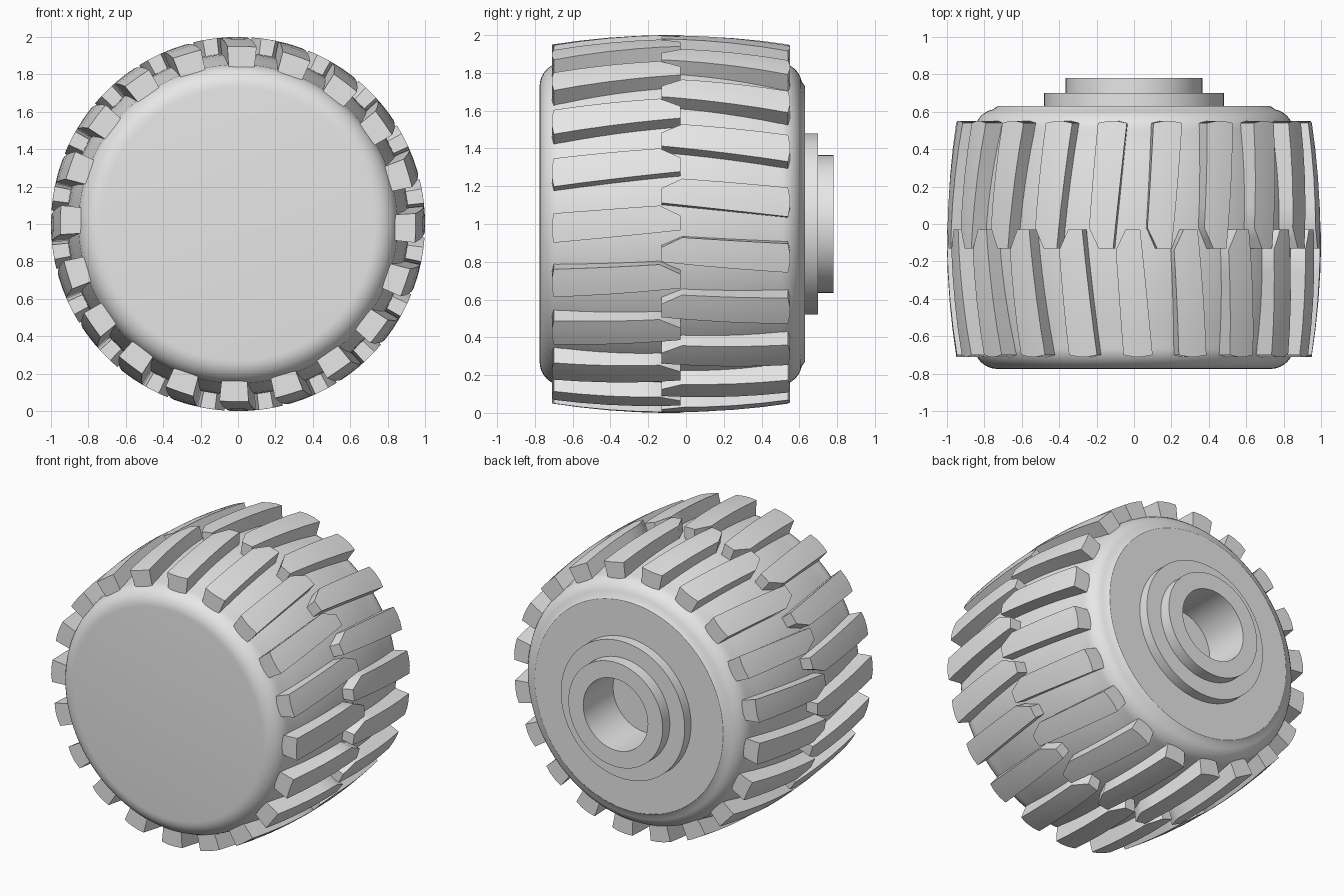
import bpy, bmesh
from math import sin, cos, radians, pi

cube = bpy.data.objects.get("Cube")
if cube:
    bpy.data.objects.remove(cube)

mat = bpy.data.materials.new("light grey")
mat.use_nodes = True
grey = (0.8, 0.8, 0.8, 1)
mat.diffuse_color = grey
mat.node_tree.nodes["Principled BSDF"].inputs["Base Color"].default_value = grey

MID_Y = -0.08      # centre plane of the tread
LUGS = 20
SEGMENTS = 96


def polar(radius, angle, y):
    """Point around the wheel axle, angle measured from the top."""
    return (radius * sin(angle), y, 1 + radius * cos(angle))


def finish(bm, name):
    bmesh.ops.recalc_face_normals(bm, faces=bm.faces)
    mesh = bpy.data.meshes.new(name)
    bm.to_mesh(mesh)
    bm.free()
    mesh.materials.append(mat)
    obj = bpy.data.objects.new(name, mesh)
    bpy.context.collection.objects.link(obj)
    bpy.ops.object.select_all(action='DESELECT')
    obj.select_set(True)
    bpy.context.view_layer.objects.active = obj
    bpy.ops.object.shade_smooth_by_angle(angle=radians(30))
    return obj


def bridge(bm, a, b):
    n = len(a)
    for i in range(n):
        j = (i + 1) % n
        bm.faces.new((a[i], a[j], b[j], b[i]))


def lathe(name, profile):
    """Spin (radius, y) points around the axle and cap both ends."""
    bm = bmesh.new()
    rings = [[bm.verts.new(polar(r, 2 * pi * i / SEGMENTS, y)) for i in range(SEGMENTS)]
             for r, y in profile]
    for a, b in zip(rings, rings[1:]):
        bridge(bm, a, b)
    bm.faces.new(rings[0])
    bm.faces.new(rings[-1])
    return finish(bm, name)


# Tyre body with crowned tread, rounded shoulders, stepped hub and blind bore
def shoulder(side, steps=8):
    pts = []
    for i in range(steps + 1):
        a = pi / 2 * i / steps
        pts.append((0.73 + 0.125 * sin(a), MID_Y + side * (0.57 + 0.125 * cos(a))))
    return pts


crown = []
for i in range(1, 12):
    v = -0.57 + 1.14 * i / 12
    crown.append((0.915 - 0.06 * (v / 0.57) ** 2, MID_Y + v))
hub = [(0.48, 0.62), (0.48, 0.7), (0.365, 0.7), (0.365, 0.78), (0.25, 0.78), (0.25, 0.45)]
front = shoulder(-1)
back = shoulder(1)[::-1]
back[-1] = (0.73, 0.63)
hub[0] = (0.48, 0.63)
lathe("tyre_body", front + crown + back + hub)


# Tread lugs: a tapered, slanted block with one chamfered inner corner
STATIONS = (0, 0.15, 0.3, 0.45, 0.57, 0.63, 0.68)   # distance from outer end
COLUMNS = 4


def edges_at(t):
    """Both edge angles, in degrees, of a lug at distance t from its outer end."""
    left = -3.4 - 2.2 * t / 0.57
    if t > 0.57:
        left = -5.6 + 3 * (t - 0.57) / 0.11
    right = 6 - 4.1 * t / 0.68
    return left, right


def add_lug(bm, side, phase):
    rings = []
    for t in STATIONS:
        left, right = edges_at(t)
        top, bottom = [], []
        for c in range(COLUMNS):
            f = c / (COLUMNS - 1)
            v = 0.63 - t
            if t == 0 and c in (0, COLUMNS - 1):
                v -= 0.01
            radius = 1 - 0.05 * (v / 0.63) ** 2
            angle = radians(phase + left + (right - left) * f)
            y = MID_Y + side * v
            top.append(bm.verts.new(polar(radius, angle, y)))
            bottom.append(bm.verts.new(polar(radius - 0.11, angle, y)))
        rings.append(top + bottom[::-1])
    for a, b in zip(rings, rings[1:]):
        bridge(bm, a, b)
    bm.faces.new(rings[0])
    bm.faces.new(rings[-1])


for name, side, offset in (("front_tread_lugs", -1, 0), ("back_tread_lugs", 1, 9.7)):
    bm = bmesh.new()
    for i in range(LUGS):
        add_lug(bm, side, offset + i * 360 / LUGS)
    finish(bm, name)
